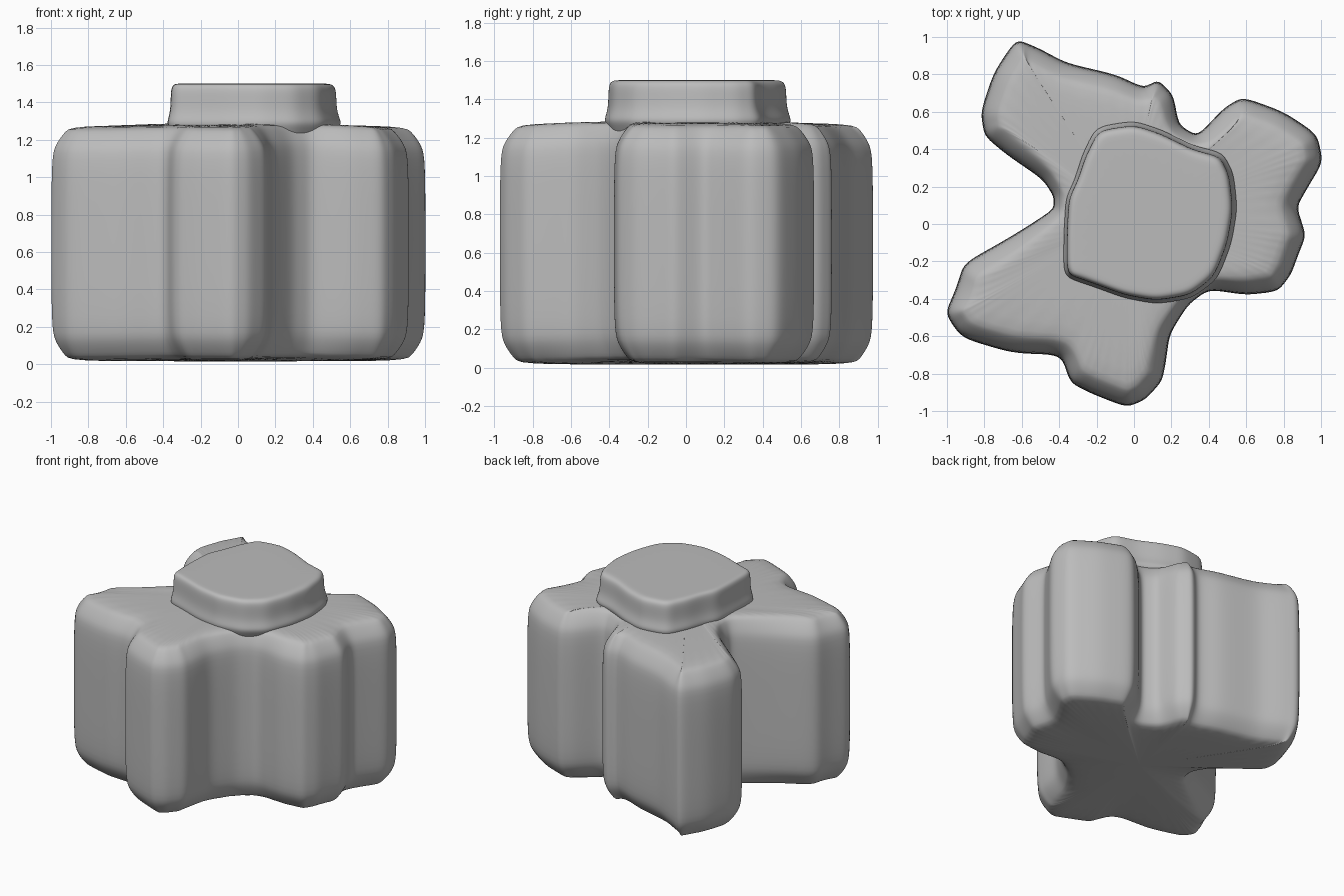
import bpy
import bmesh
from mathutils import Vector

default_cube = bpy.data.objects.get("Cube")
if default_cube:
    bpy.data.objects.remove(default_cube, do_unlink=True)

# One plain stone colour
stone = bpy.data.materials.new("stone_grey")
stone.use_nodes = True
stone_colour = (0.5, 0.5, 0.5, 1.0)
stone.diffuse_color = stone_colour
stone.node_tree.nodes["Principled BSDF"].inputs["Base Color"].default_value = stone_colour


def with_midpoints(corners):
    """Add a point halfway along every edge, so corners stay crisp when softened."""
    outline = []
    for corner, following in zip(corners, corners[1:] + corners[:1]):
        outline += [corner, (corner + following) / 2]
    return outline


def inward_directions(outline, spread):
    """Smoothed inward direction at every point of a counter-clockwise outline.

    Directions shorten near the centre, where the clefts have tighter edges."""
    count = len(outline)
    directions = []
    for index, point in enumerate(outline):
        tangent = Vector((0, 0))
        for step in range(1, spread + 1):
            ahead = outline[(index + step) % count]
            behind = outline[index - step]
            tangent += (ahead - behind).normalized()
        inward = Vector((-tangent.y, tangent.x)).normalized()
        directions.append(inward * min(1, point.length / 0.8))
    return directions


def build_rounded_block(name, outline_cm, rings, spread, crown):
    """Stack inset copies of an outline, bridge them, and soften the result.

    The crown lifts the block gently towards its middle."""
    outline = with_midpoints([Vector(point) / 100 for point in outline_cm])
    directions = inward_directions(outline, spread)
    count = len(outline)
    bm = bmesh.new()
    loops = []
    for inset, height in rings:
        loop = []
        for point, direction in zip(outline, directions):
            position = point + direction * inset
            lift = crown * (1 - min(1, point.length))
            loop.append(bm.verts.new((position.x, position.y, height + lift)))
        loops.append(loop)
    for lower, upper in zip(loops, loops[1:]):
        for index in range(count):
            following = (index + 1) % count
            bm.faces.new((lower[index], lower[following], upper[following], upper[index]))
    bm.faces.new(list(reversed(loops[0])))
    bm.faces.new(loops[-1])

    mesh = bpy.data.meshes.new(name)
    bm.to_mesh(mesh)
    bm.free()
    mesh.materials.append(stone)
    block = bpy.data.objects.new(name, mesh)
    bpy.context.scene.collection.objects.link(block)
    soften = block.modifiers.new("soften", "SUBSURF")
    soften.levels = soften.render_levels = 2
    mesh.shade_smooth()


# Three-armed body, outline in hundredths, starting at the front tip
body_outline = [
    (-4, -98), (6, -94), (15, -84), (17, -74), (19, -59), (29, -43),
    (40, -35), (60, -38), (77, -36), (84, -27), (88, -16), (92, -6),
    (87, 9), (92, 18), (101, 33), (98, 48), (80, 60), (58, 68),
    (48, 62), (34, 47), (24, 53), (21, 69), (13, 77), (5, 73),
    (-10, 80), (-36, 86), (-51, 94), (-63, 99), (-75, 81), (-82, 60),
    (-80, 47), (-68, 37), (-49, 24), (-43, 15), (-43, 8), (-55, 0),
    (-68, -8), (-91, -21), (-95, -34), (-101, -48), (-92, -61), (-65, -69),
    (-39, -70), (-34, -85), (-22, -91),
]
body_rings = [
    (0.12, 0.01), (0.08, 0.04), (0.02, 0.12), (0, 0.2),
    (0, 0.65), (0, 1.1), (0.02, 1.17), (0.08, 1.25), (0.13, 1.28),
]
build_rounded_block("three_armed_body", body_outline, body_rings, spread=3, crown=0.03)

# Raised cap with a slightly flared foot, sunk into the body
cap_outline = [
    (-36, -27), (-24, -31), (-5, -38), (12, -41), (30, -38), (43, -28),
    (50, -10), (53, 8), (51, 26), (46, 36), (31, 40), (15, 48),
    (0, 53), (-19, 50), (-26, 36), (-30, 24), (-35, 13), (-36, -5),
]
cap_rings = [
    (0.1, 1.1), (0.02, 1.22), (-0.04, 1.28), (-0.03, 1.31),
    (0, 1.36), (0, 1.46), (0.02, 1.49), (0.06, 1.50), (0.12, 1.50),
]
build_rounded_block("raised_cap", cap_outline, cap_rings, spread=2, crown=0)
